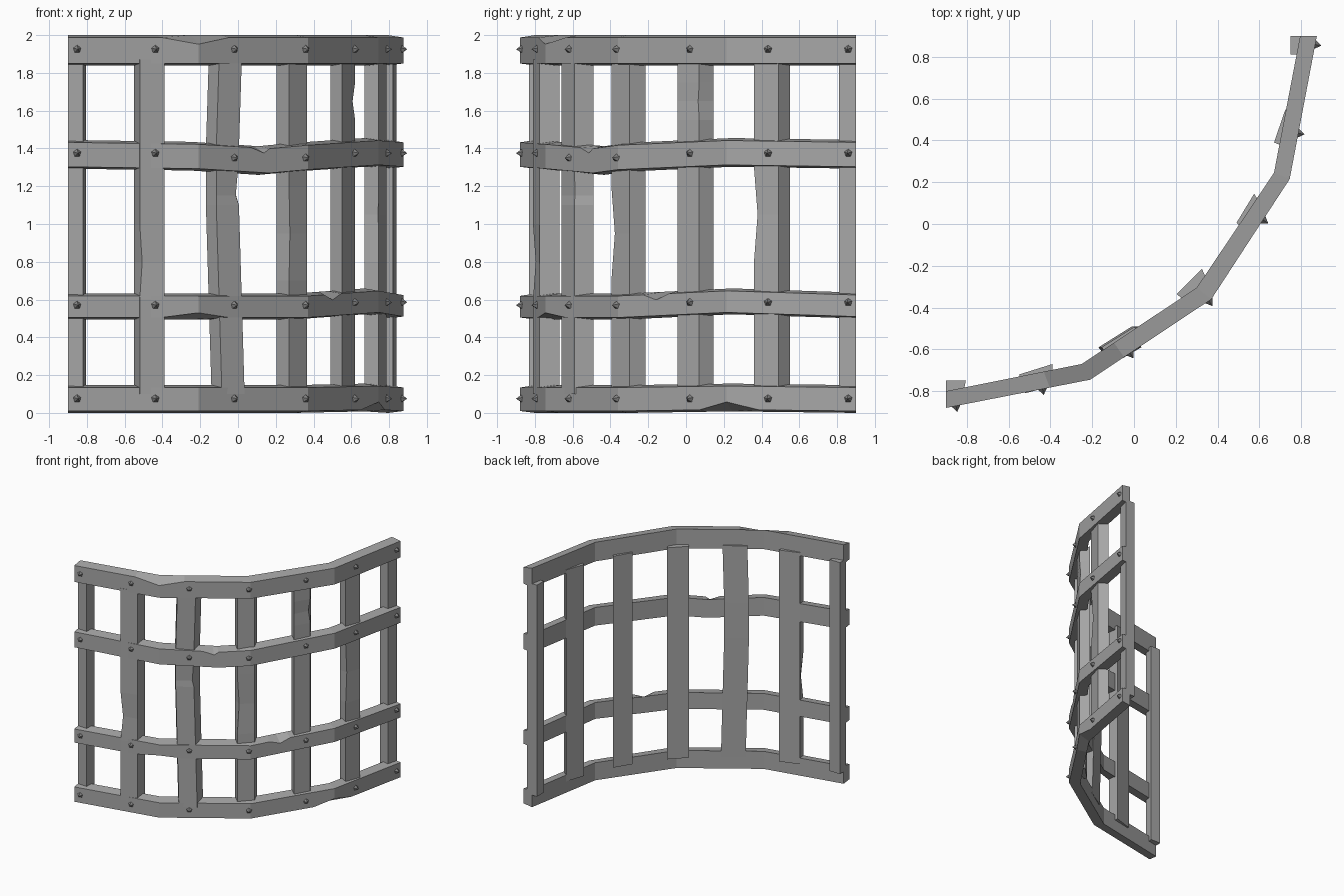
import bpy, bmesh, math
from mathutils import Vector

if "Cube" in bpy.data.objects:
    bpy.data.objects.remove(bpy.data.objects["Cube"])


def material(name, v):
    m = bpy.data.materials.new(name)
    m.use_nodes = True
    col = (v, v, v, 1)
    m.diffuse_color = col
    m.node_tree.nodes["Principled BSDF"].inputs["Base Color"].default_value = col
    return m


IRON = material("grey iron", 0.38)
RIVET = material("dark rivet iron", 0.23)


def finish(bm, name, mat):
    bmesh.ops.recalc_face_normals(bm, faces=bm.faces)
    mesh = bpy.data.meshes.new(name)
    bm.to_mesh(mesh)
    bm.free()
    mesh.materials.append(mat)
    obj = bpy.data.objects.new(name, mesh)
    bpy.context.collection.objects.link(obj)


def loft(name, rings, mat):
    """Join a row of four-cornered rings into a closed beam."""
    bm = bmesh.new()
    rows = [[bm.verts.new(p) for p in ring] for ring in rings]
    for a, b in zip(rows, rows[1:]):
        for i in range(4):
            j = (i + 1) % 4
            bm.faces.new((a[i], a[j], b[j], b[i]))
    bm.faces.new(rows[0])
    bm.faces.new(rows[-1])
    finish(bm, name, mat)


# Bent plan of the rails, outer and inner edges
OUTER = [(-.9, -.88), (-.21, -.745), (.37, -.36), (.745, .215), (.875, .9)]
INNER = [(-.9, -.8), (-.25, -.67), (.3, -.305), (.67, .245), (.795, .9)]


def along(path, t):
    i = min(int(t), len(path) - 2)
    return Vector(path[i]).lerp(Vector(path[i + 1]), t - i)


def rail(name, low, high, bends, chips):
    """bends: place -> rise; chips: (place, half length, top side, depth)."""
    bends = sorted(bends.items())
    places = {0, 1, 2, 3, 4} | {t for t, _ in bends}
    for t, half, _, _ in chips:
        places |= {t - half, t, t + half}

    def rise(t):
        for (a, da), (b, db) in zip(bends, bends[1:]):
            if a <= t <= b:
                return da + (db - da) * (t - a) / (b - a)
        return 0

    rings = []
    for t in sorted(places):
        o, n, dz = along(OUTER, t), along(INNER, t), rise(t)
        top, bottom = high - .013 + dz, low + .01 + dz
        for c, _, is_top, depth in chips:
            if c == t and is_top:
                top -= depth
            elif c == t:
                bottom += depth
        rings.append([(*o, bottom), (*o, top), (*n, high + dz), (*n, low + dz)])
    loft(name, rings, IRON)


rail("bottom_rail", 0, .147, {0: 0, 2: 0, 3: .008, 4: 0}, [(3, .25, False, .04)])
rail("lower_middle_rail", .495, .632, {0: 0, 1: 0, 2: 0, 3: .027, 4: .005},
     [(1, .28, False, .025), (2.35, .12, True, .03)])
rail("upper_middle_rail", 1.293, 1.445, {0: 0, 1: -.01, 1.65: -.033, 2: -.015, 3: .01, 4: 0},
     [(1.6, .12, True, .025)])
rail("top_rail", 1.84, 2, {0: 0, 4: 0}, [(1, .28, True, .035)])

# Upright bars: inner left, outer left, outer right, inner right corners
BARS = [
    [(-.9, -.75), (-.9, -.83), (-.82, -.83), (-.805, -.75)],
    [(-.55, -.72), (-.52, -.81), (-.39, -.775), (-.39, -.67)],
    [(-.16, -.59), (-.105, -.66), (.015, -.59), (0, -.49)],
    [(.205, -.335), (.27, -.395), (.365, -.3), (.325, -.215)],
    [(.49, .005), (.55, -.045), (.62, .07), (.575, .145)],
    [(.67, .39), (.745, .36), (.785, .49), (.725, .55)],
    [(.75, .81), (.82, .81), (.84, .9), (.75, .9)],
]
# Worn corners: bar number -> corner, height, half length
WORN = {1: (1, .8, .2), 2: (2, 1.15, .2), 3: (1, .95, .25), 4: (2, 1.65, .1), 5: (1, 1.05, .25)}
LEAN = {.1: .02, .6: .005, 1.1: -.01, 1.4: -.01, 1.87: .005}

for k, corners in enumerate(BARS):
    heights = {.1, 1.87}
    if k == 2:
        heights |= set(LEAN)
    corner, mid, half = WORN.get(k, (0, 0, 0))
    if half:
        heights |= {mid - half, mid, mid + half}
    centre = sum((Vector(c) for c in corners), Vector((0, 0))) / 4
    keys = sorted(LEAN)
    rings = []
    for z in sorted(heights):
        shift = 0
        if k == 2:
            a = max([h for h in keys if h <= z])
            b = min([h for h in keys if h >= z])
            f = (z - a) / (b - a) if b > a else 0
            shift = LEAN[a] * (1 - f) + LEAN[b] * f
        ring = []
        for i, c in enumerate(corners):
            p = Vector(c)
            if half and z == mid and i == corner:
                p = p.lerp(centre, .22)
            ring.append((p.x + shift, p.y, z))
        rings.append(ring)
    loft("upright_bar_%d" % (k + 1), rings, IRON)

# Pointed rivets where bars and rails cross
for name, z in (("bottom", .075), ("lower_middle", .57), ("upper_middle", 1.37), ("top", 1.925)):
    bm = bmesh.new()
    for t in (.07, .67, 1.33, 1.98, 2.66, 3.32, 3.94):
        p = along(OUTER, t)
        a, b = Vector(OUTER[int(t)]), Vector(OUTER[int(t) + 1])
        d = (b - a).normalized()
        normal = Vector((d.y, -d.x, 0))
        dz = 0
        if name == "upper_middle":
            dz = -.02 if 1 < t < 2 else .005
        elif name == "lower_middle" and t > 2.5:
            dz = .015
        made = bmesh.ops.create_cone(bm, cap_ends=True, segments=5, radius1=.026, radius2=0, depth=.035)
        turn = normal.to_track_quat('Z', 'Y').to_matrix()
        for v in made["verts"]:
            v.co = turn @ v.co + Vector((p.x, p.y, z + dz)) + normal * .012
    bmesh.ops.remove_doubles(bm, verts=bm.verts, dist=.0001)
    finish(bm, name + "_rail_rivets", RIVET)
